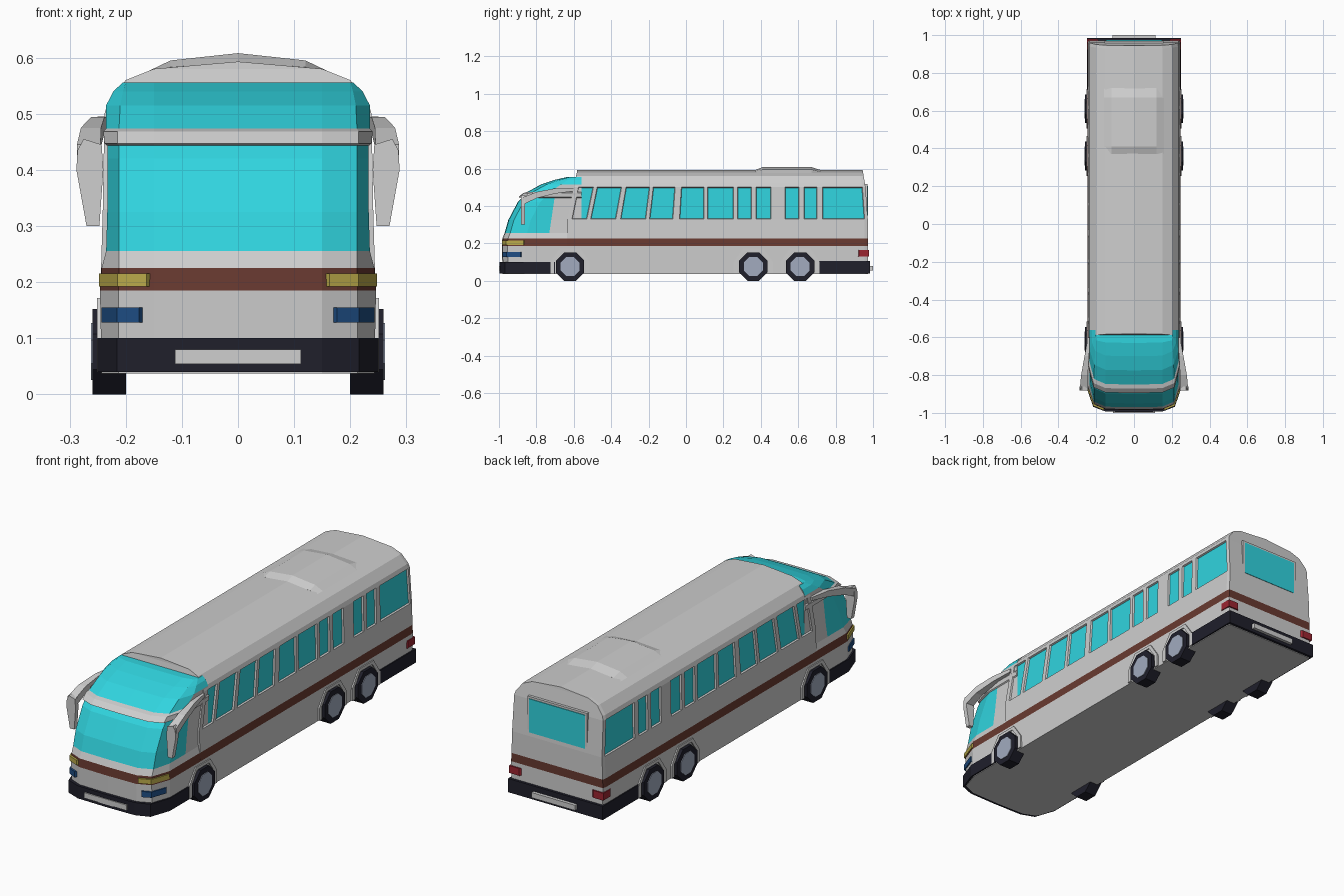
import bpy, bmesh, math

if "Cube" in bpy.data.objects:
    bpy.data.objects.remove(bpy.data.objects["Cube"])

def material(name, rgb):
    m = bpy.data.materials.new(name)
    m.diffuse_color = (*rgb, 1)
    m.use_nodes = True
    m.node_tree.nodes["Principled BSDF"].inputs["Base Color"].default_value = m.diffuse_color
    return m

WHITE = material("body_white", (0.62, 0.62, 0.62))
GLASS = material("cyan_glass", (0.03, 0.66, 0.74))
BROWN = material("brown_stripe", (0.14, 0.042, 0.03))
DARK = material("dark_rubber", (0.014, 0.014, 0.024))
YELLOW = material("yellow_lamp", (0.5, 0.41, 0.07))
BLUE = material("blue_lamp", (0.013, 0.075, 0.23))
RED = material("red_lamp", (0.33, 0.018, 0.03))
HUB = material("hub_steel", (0.36, 0.41, 0.52))

def build(name, verts, faces, mats, slots=None, windows=()):
    """Mesh from verts and faces; windows are face numbers to inset as glass."""
    bm = bmesh.new()
    vs = [bm.verts.new(v) for v in verts]
    fs = []
    for n, f in enumerate(faces):
        face = bm.faces.new([vs[i] for i in f])
        face.material_index = slots[n] if slots else 0
        fs.append(face)
    bmesh.ops.recalc_face_normals(bm, faces=bm.faces[:])
    if windows:
        panes = [fs[i] for i in windows]
        bmesh.ops.inset_individual(bm, faces=panes, thickness=0.004, depth=-0.008)
        for p in panes:
            p.material_index = 1
    me = bpy.data.meshes.new(name)
    bm.to_mesh(me)
    bm.free()
    for m in mats:
        me.materials.append(m)
    ob = bpy.data.objects.new(name, me)
    bpy.context.collection.objects.link(ob)
    return ob

def prism(name, pts, axis, a, b, mat):
    """Extrude a 2D outline along an axis from a to b."""
    def place(p, t):
        return {"x": (t, p[0], p[1]), "y": (p[0], t, p[1]), "z": (p[0], p[1], t)}[axis]
    n = len(pts)
    verts = [place(p, a) for p in pts] + [place(p, b) for p in pts]
    faces = [tuple(range(n)), tuple(range(n, 2 * n))]
    faces += [(i, (i + 1) % n, n + (i + 1) % n, n + i) for i in range(n)]
    return build(name, verts, faces, [mat])

def rect(x0, x1, z0, z1):
    return [(x0, z0), (x1, z0), (x1, z1), (x0, z1)]

def mirrored(half):
    """Outline symmetric in x from its right half."""
    return half + [(-x, y) for x, y in reversed(half) if x]

# passenger body: cross-section swept along the window columns
section = [(.243, .037), (.246, .185), (.244, .225), (.241, .33), (.238, .50),
           (.232, .52), (.20, .56), (.15, .58), (0, .593)]
ring = mirrored(section)
R = len(ring)
panes = [(-.61, -.53), (-.51, -.375), (-.35, -.215), (-.195, -.07), (-.035, .095),
         (.115, .255), (.275, .35), (.375, .455), (.53, .605), (.63, .70), (.73, .955)]
columns = [-.635] + [y for p in panes for y in p] + [.972]

def slanted(y, z):
    t = max(0, min(1.5, (z - .33) / .17))
    if y > .9:
        return y - .012 * t - max(0, z - .5) * .1
    return y + t * max(0, min(.035, .008 - y * .06)) if y < .1 else y

verts, faces, slots, windows = [], [], [], []
for c in columns:
    k = .985 if c == columns[-1] else 1
    verts += [(x * k, slanted(c, z), z) for x, z in ring]
for c in range(len(columns) - 1):
    for i in range(R):
        j = (i + 1) % R
        if i in (3, 12) and c % 2 == 1:
            windows.append(len(faces))
        faces.append((c * R + i, c * R + j, c * R + R + j, c * R + R + i))
        slots.append(2 if i in (1, 14) else 0)
for base in (0, (len(columns) - 1) * R):
    for i in range(8):
        f = [base + i, base + i + 1, base + R - 2 - i, base + R - 1 - i]
        faces.append(f if i < 7 else [f[0], f[1], f[3]])
        slots.append(2 if i == 1 else 0)
build("passenger_body", verts, faces, [WHITE, GLASS, BROWN], slots, windows)

# driver cab: stacked horizontal outlines (height, nose y, corner x, side x)
levels = [(.037, -.98, .213, .243), (.185, -.985, .213, .246), (.225, -.982, .212, .243),
          (.255, -.97, .212, .235), (.325, -.95, .212, .233), (.42, -.90, .212, .233),
          (.443, -.878, .212, .233), (.447, -.895, .215, .238), (.468, -.872, .215, .24),
          (.474, -.85, .212, .235), (.515, -.775, .21, .235), (.54, -.70, .205, .222),
          (.556, -.63, .20, .205)]
verts, faces, slots = [], [], []
for z, yf, cx, w in levels:
    y3 = yf + min(.12, .5 * (-.56 - yf))
    y4 = max(-.73 + .15 * (z - .26), y3 + .02)
    half = [(w, -.56), (w, y4), (w, y3), (cx, yf + min(.03, .4 * (y3 - yf))), (.15, yf + .003), (0, yf)]
    verts += [(x, y, z) for x, y in mirrored(half)]
N = 11
for l in range(len(levels) - 1):
    for i in range(N):
        j = (i + 1) % N
        seg = 4 - i if i < 5 else i - 5
        faces.append((l * N + i, l * N + j, l * N + N + j, l * N + N + i))
        glass = (l in (3, 4, 5) and seg <= 3) or (l == 9 and seg <= 2) or (l >= 10 and seg <= 4)
        slots.append(1 if glass else 2 if l == 1 else 0)
faces += [tuple(range(N)), tuple(range(len(verts) - N, len(verts)))]
slots += [0, 1]
build("driver_cab", verts, faces, [WHITE, GLASS, BROWN], slots)

# raised roof unit
verts = []
for y, lift in ((.37, 0), (.41, 1), (.67, 1), (.72, 0)):
    half = [(.16, .576), (.12, .583 + .012 * lift), (0, .592 + .016 * lift)]
    verts += [(x, y, z) for x, z in mirrored(half)]
faces = [(r * 5 + i, r * 5 + (i + 1) % 5, r * 5 + 5 + (i + 1) % 5, r * 5 + 5 + i)
         for r in range(3) for i in range(5)]
faces += [tuple(range(5)), tuple(range(15, 20))]
build("roof_unit", verts, faces, [WHITE])

# bumpers and number plates
prism("front_bumper", mirrored([(.25, -.70), (.25, -.87), (.216, -.968), (.15, -.993), (0, -.996)]),
      "z", .04, .10, DARK)
prism("rear_bumper", mirrored([(.25, .71), (.25, .985)]), "z", .04, .105, DARK)
prism("front_plate", rect(-.112, .112, .054, .08), "y", -1.0, -.99, WHITE)
prism("rear_plate", rect(-.115, .115, .055, .08), "y", .982, 1.0, WHITE)

# rear window with frame
prism("rear_window_frame", rect(-.157, .157, .338, .518), "y", .945, .970, WHITE)
prism("rear_window", rect(-.147, .147, .348, .508), "y", .945, .973, GLASS)

def wrap(name, path, z0, z1, mat, dx, dy):
    """Thin lamp plate following a bent path around a corner."""
    prism(name, path + [(x - dx, y - dy) for x, y in reversed(path)], "z", z0, z1, mat)

for s, side in ((1, "right"), (-1, "left")):
    # lamps
    wrap(side + "_headlight", [(s * .163, -.985), (s * .215, -.963), (s * .248, -.87)],
         .192, .215, YELLOW, s * .006, -.008)
    wrap(side + "_fog_lamp", [(s * .176, -.980), (s * .216, -.961), (s * .243, -.885)],
         .128, .155, BLUE, s * .006, -.008)
    wrap(side + "_tail_light", [(s * .195, .979), (s * .249, .979), (s * .249, .925)],
         .13, .165, RED, s * .009, .009)

    # mirror arm: tapered sweep, then the hanging mirror head
    verts = []
    for y, x, z, w, h in ((-.60, .238, .487, .006, .008), (-.70, .25, .48, .012, .014),
                          (-.80, .262, .458, .018, .017), (-.875, .266, .425, .021, .02)):
        verts += [(s * (x + a * w), y, z + b * h) for a, b in ((-1, -1), (1, -1), (1, 1), (-1, 1))]
    faces = [(r * 4 + i, r * 4 + (i + 1) % 4, r * 4 + 4 + (i + 1) % 4, r * 4 + 4 + i)
             for r in range(3) for i in range(4)]
    faces += [(0, 1, 2, 3), (12, 13, 14, 15)]
    build(side + "_mirror_arm", verts, faces, [WHITE])
    prism(side + "_mirror_head", [(s * x, z) for x, z in (
        (.247, .30), (.27, .30), (.288, .40), (.286, .435), (.275, .455), (.243, .445), (.24, .40))],
        "y", -.882, -.86, WHITE)

    # wheels with hubs and arches
    for n, y in (("front", -.62), ("middle", .36), ("rear", .61)):
        def octagon(r):
            return [(y + r * math.cos(math.pi * (k + .5) / 4), .076 + r * math.sin(math.pi * (k + .5) / 4))
                    for k in range(8)]
        prism(f"{n}_{side}_tyre", octagon(.0822), "x", s * .20, s * .259, DARK)
        prism(f"{n}_{side}_hub", octagon(.055), "x", s * .24, s * .262, HUB)
        outer = [(-.105, .04), (-.105, .10), (-.055, .172), (.055, .172), (.105, .10), (.105, .04)]
        inner = [(.085, .04), (.085, .10), (.045, .157), (-.045, .157), (-.085, .10), (-.085, .04)]
        prism(f"{n}_{side}_arch", [(y + a, z) for a, z in outer + inner], "x", s * .235, s * .251, WHITE)
